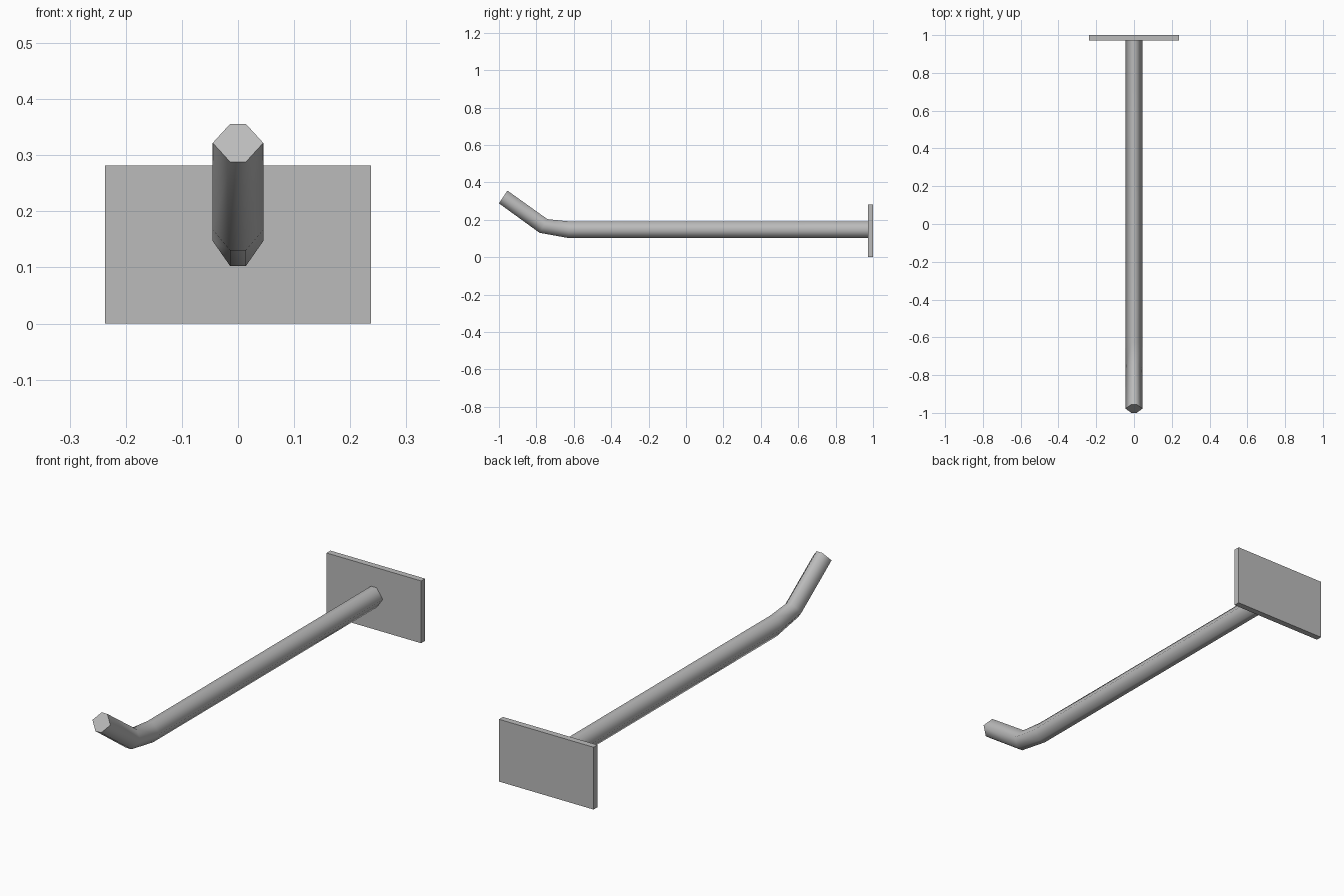
import bpy
import bmesh
from math import radians
from mathutils import Vector

cube = bpy.data.objects.get("Cube")
if cube:
    bpy.data.objects.remove(cube, do_unlink=True)

# Single metal colour
grey = bpy.data.materials.new("metal_grey")
grey.use_nodes = True
colour = (0.5, 0.5, 0.5, 1)
grey.diffuse_color = colour
grey.node_tree.nodes["Principled BSDF"].inputs["Base Color"].default_value = colour


def finish(name, bm):
    bmesh.ops.recalc_face_normals(bm, faces=bm.faces)
    mesh = bpy.data.meshes.new(name)
    bm.to_mesh(mesh)
    bm.free()
    mesh.materials.append(grey)
    obj = bpy.data.objects.new(name, mesh)
    bpy.context.collection.objects.link(obj)
    return obj


# Flat mounting plate at the back
bm = bmesh.new()
bmesh.ops.create_cube(bm, size=1)
bmesh.ops.scale(bm, vec=(0.474, 0.028, 0.282), verts=bm.verts)
bmesh.ops.translate(bm, vec=(0, 0.986, 0.141), verts=bm.verts)
finish("mounting_plate", bm)

# Six-sided rod: each section is a centre and its half-height vector
sections = [
    ((0, 0.974, 0.147), (0, 0, 0.0445)),
    ((0, -0.628, 0.147), (0, 0, 0.0445)),
    ((0, -0.762, 0.167), (0, 0.021, 0.0365)),
    ((0, -0.9775, 0.322), (0, 0.0225, 0.034)),
]
hexagon = [(0.045, 0), (0.014, 1), (-0.014, 1), (-0.045, 0), (-0.014, -1), (0.014, -1)]
bm = bmesh.new()
rings = [[bm.verts.new(Vector(c) + Vector((x, 0, 0)) + Vector(up) * h)
          for x, h in hexagon] for c, up in sections]
for a, b in zip(rings, rings[1:]):
    for i in range(len(hexagon)):
        j = (i + 1) % len(hexagon)
        bm.faces.new((a[i], a[j], b[j], b[i]))
bm.faces.new(rings[0])
bm.faces.new(rings[-1])
rod = finish("hook_rod", bm)

# Smooth round the rod, sharp at its end caps
bpy.ops.object.select_all(action="DESELECT")
rod.select_set(True)
bpy.context.view_layer.objects.active = rod
bpy.ops.object.shade_smooth_by_angle(angle=radians(75))
